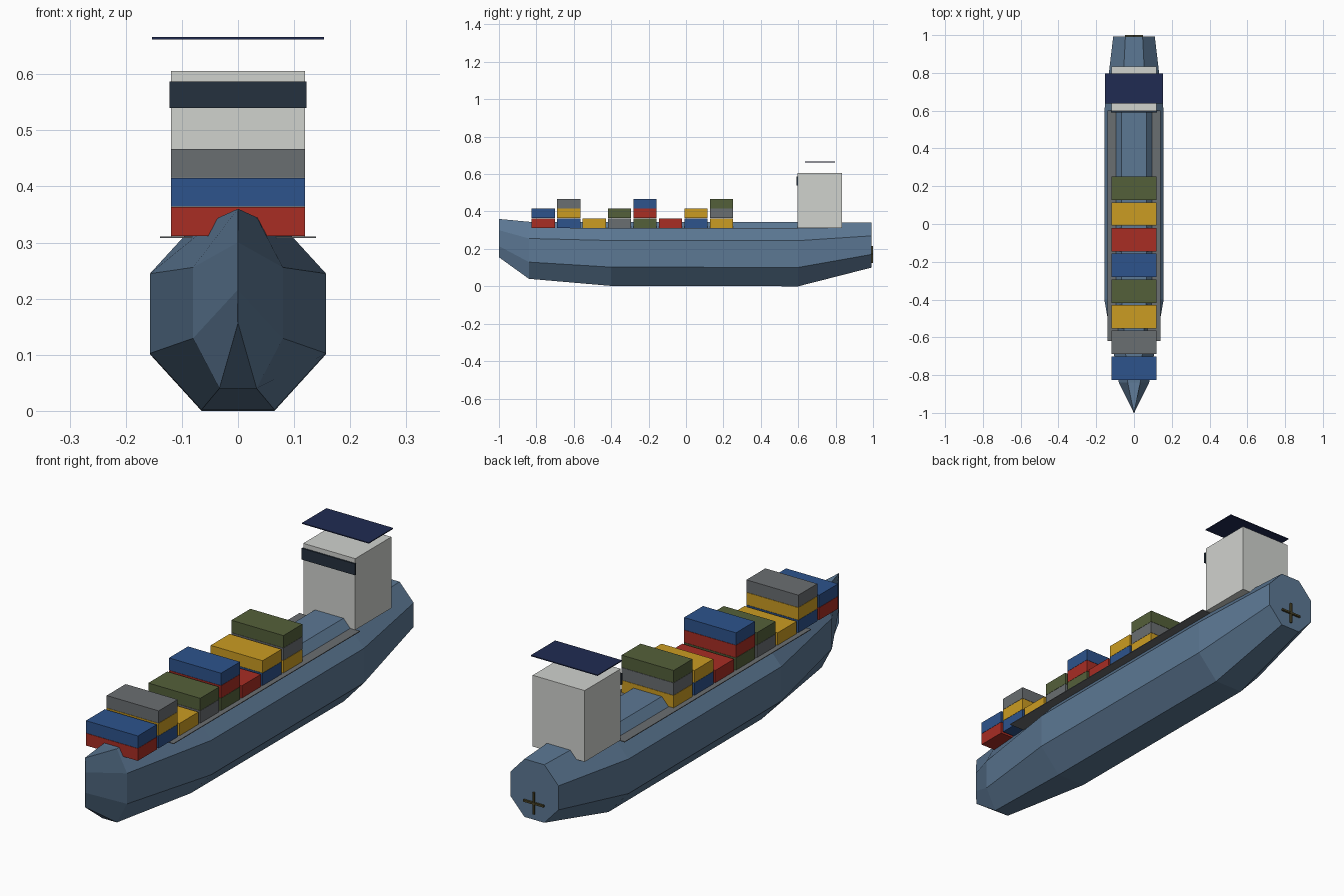
import bpy, bmesh, math

cube = bpy.data.objects.get("Cube")
if cube:
    bpy.data.objects.remove(cube, do_unlink=True)


def linear(c):
    return c / 12.92 if c <= 0.04045 else ((c + 0.055) / 1.055) ** 2.4


def material(name, hexcode):
    rgb = [linear(int(hexcode[i:i + 2], 16) / 255) for i in (0, 2, 4)]
    m = bpy.data.materials.new(name)
    m.use_nodes = True
    m.diffuse_color = (*rgb, 1)
    m.node_tree.nodes["Principled BSDF"].inputs["Base Color"].default_value = (*rgb, 1)
    return m


hull_blue = material("hull_blue", "5C7894")
off_white = material("off_white", "D0D2CE")
grey = material("grey", "6A6E71")
red = material("red", "A82D24")
blue = material("blue", "2D538C")
yellow = material("yellow", "CB9C22")
green = material("green", "54603A")
navy = material("navy", "202B52")
glass = material("dark_glass", "25313F")
bronze = material("dark_bronze", "4A4428")


def finish(name, bm, mat):
    bmesh.ops.recalc_face_normals(bm, faces=bm.faces)
    mesh = bpy.data.meshes.new(name)
    bm.to_mesh(mesh)
    bm.free()
    mesh.materials.append(mat)
    obj = bpy.data.objects.new(name, mesh)
    bpy.context.collection.objects.link(obj)
    return obj


def box(name, x, y, z, mat):
    """Box from (min, max) pairs along each axis."""
    bm = bmesh.new()
    bmesh.ops.create_cube(bm, size=1)
    for v in bm.verts:
        v.co = [(a + b) / 2 + c * (b - a) for (a, b), c in zip((x, y, z), v.co)]
    return finish(name, bm, mat)


# Hull: octagonal sections lofted along y (y, half width, bottom, top)
stations = [(-1, 0.001, 0.155, 0.36), (-0.84, 0.08, 0.04, 0.345),
            (-0.4, 0.157, 0.002, 0.345), (0.6, 0.157, 0, 0.345),
            (0.992, 0.11, 0.1, 0.34)]
bm = bmesh.new()
rings = []
for y, w, low, high in stations:
    ring = []
    for i in range(8):
        a = math.radians(22.5 + 45 * i)
        k = 1 / math.cos(math.radians(22.5))
        ring.append(bm.verts.new((w * k * math.cos(a), y,
                                  (low + high) / 2 + (high - low) / 2 * k * math.sin(a))))
    rings.append(ring)
for r, s in zip(rings, rings[1:]):
    for i in range(8):
        j = (i + 1) % 8
        bm.faces.new((r[i], r[j], s[j], s[i]))
bm.faces.new(rings[0])
bm.faces.new(rings[-1])
finish("hull", bm, hull_blue)

# Side deck plate
box("deck", (-0.139, 0.139), (-0.62, 0.6), (0.308, 0.311), grey)

# Bridge tower, window band and floating roof
box("bridge_tower", (-0.119, 0.119), (0.597, 0.833), (0.311, 0.606), off_white)
box("bridge_windows", (-0.122, 0.122), (0.591, 0.599), (0.54, 0.587), glass)
box("bridge_roof", (-0.153, 0.153), (0.637, 0.797), (0.662, 0.666), navy)

# Container stacks, bow to stern, each listed from the bottom up
stacks = [(red, blue), (blue, yellow, grey), (yellow,), (grey, green),
          (green, red, blue), (red,), (blue, yellow), (yellow, grey, green)]
for row, stack in enumerate(stacks):
    y = -0.763 + 0.136 * row
    for tier, mat in enumerate(stack):
        z = 0.312 + 0.052 * tier
        box(f"container_{row + 1}_{tier + 1}", (-0.119, 0.119),
            (y - 0.062, y + 0.062), (z, z + 0.051), mat)

# Propeller cross on the stern
box("propeller_blade_upright", (-0.004, 0.004), (0.99, 1), (0.125, 0.215), bronze)
box("propeller_blade_level", (-0.047, 0.047), (0.99, 1), (0.166, 0.174), bronze)
